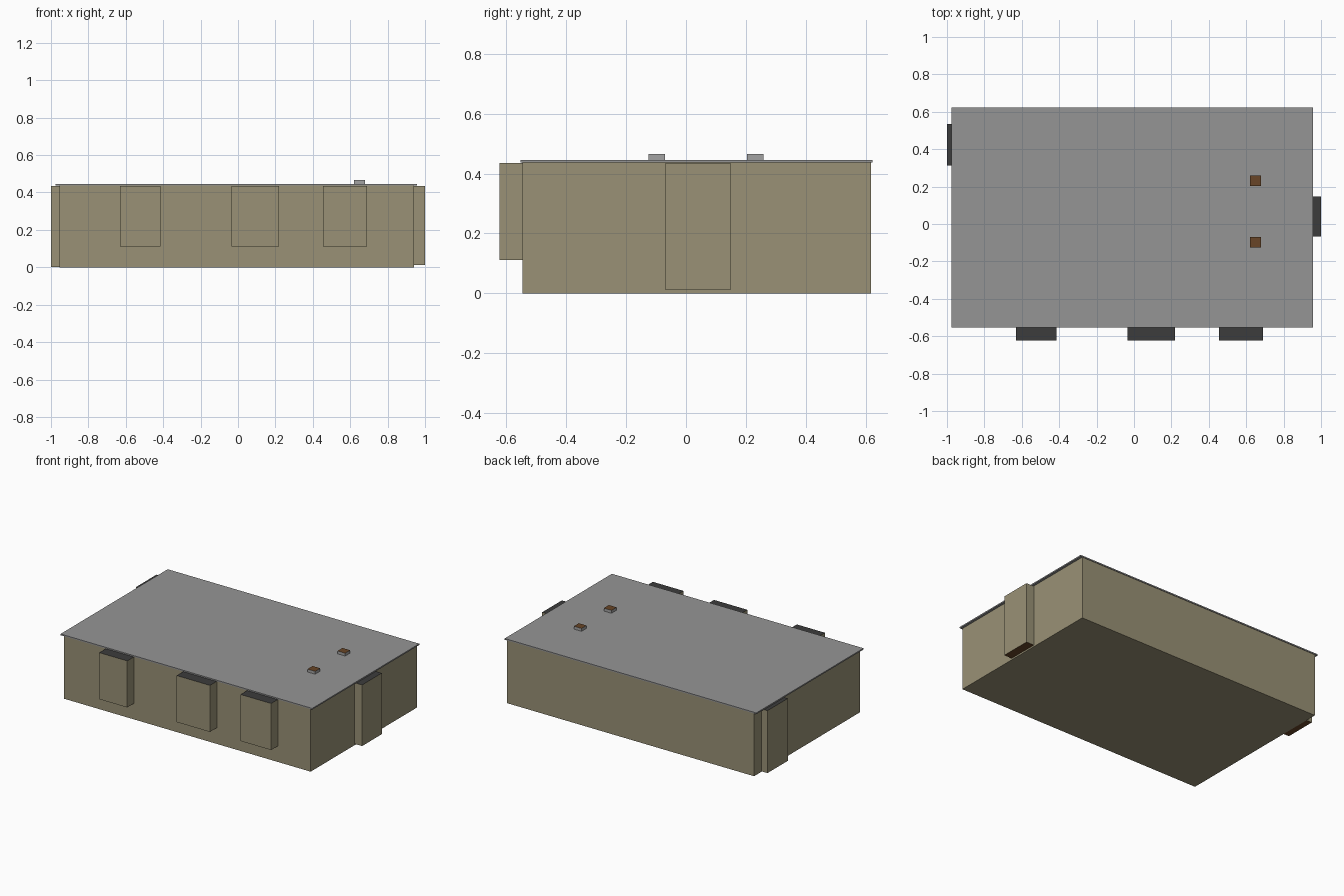
import bpy

if "Cube" in bpy.data.objects:
    bpy.data.objects.remove(bpy.data.objects["Cube"])


def material(name, rgb):
    m = bpy.data.materials.new(name)
    m.diffuse_color = (*rgb, 1)
    m.use_nodes = True
    m.node_tree.nodes["Principled BSDF"].inputs["Base Color"].default_value = m.diffuse_color
    return m


WALL = material("wall_olive", (0.32, 0.285, 0.18))
ROOF = material("roof_grey", (0.30, 0.30, 0.30))
DARK = material("dark_grey", (0.045, 0.045, 0.045))
BROWN = material("brown", (0.14, 0.06, 0.02))
PALE = material("pale_grey", (0.36, 0.36, 0.36))


def box(name, x, y, z, side, top=None, bottom=None):
    """Box from (min, max) ranges, with optional top and bottom materials."""
    bpy.ops.mesh.primitive_cube_add(
        size=1, location=[sum(r) / 2 for r in (x, y, z)])
    ob = bpy.context.object
    ob.name = name
    ob.scale = [r[1] - r[0] for r in (x, y, z)]
    bpy.ops.object.transform_apply(location=False, rotation=False, scale=True)
    for m in (side, top or side, bottom or side):
        ob.data.materials.append(m)
    for p in ob.data.polygons:
        if p.normal.z > 0.5:
            p.material_index = 1
        elif p.normal.z < -0.5:
            p.material_index = 2
    return ob


# Main block and overhanging flat roof
box("building_body", (-0.955, 0.94), (-0.546, 0.618), (0, 0.438), WALL)
box("roof_slab", (-0.975, 0.956), (-0.553, 0.622), (0.437, 0.446), ROOF)

# Raised bays along the front wall
for i, x in enumerate([(-0.63, -0.415), (-0.035, 0.22), (0.455, 0.69)]):
    box(f"front_bay_{i + 1}", x, (-0.622, -0.54), (0.112, 0.435), WALL, DARK, BROWN)

# Tall bays on the two ends
box("right_bay", (0.93, 1.0), (-0.068, 0.148), (0.011, 0.435), WALL, DARK, BROWN)
box("left_bay", (-1.0, -0.945), (0.312, 0.535), (0.002, 0.435), WALL, DARK, BROWN)

# Small roof vents
for i, y in enumerate([(-0.126, -0.07), (0.204, 0.258)]):
    box(f"roof_vent_{i + 1}", (0.621, 0.68), y, (0.44, 0.466), PALE, BROWN)
